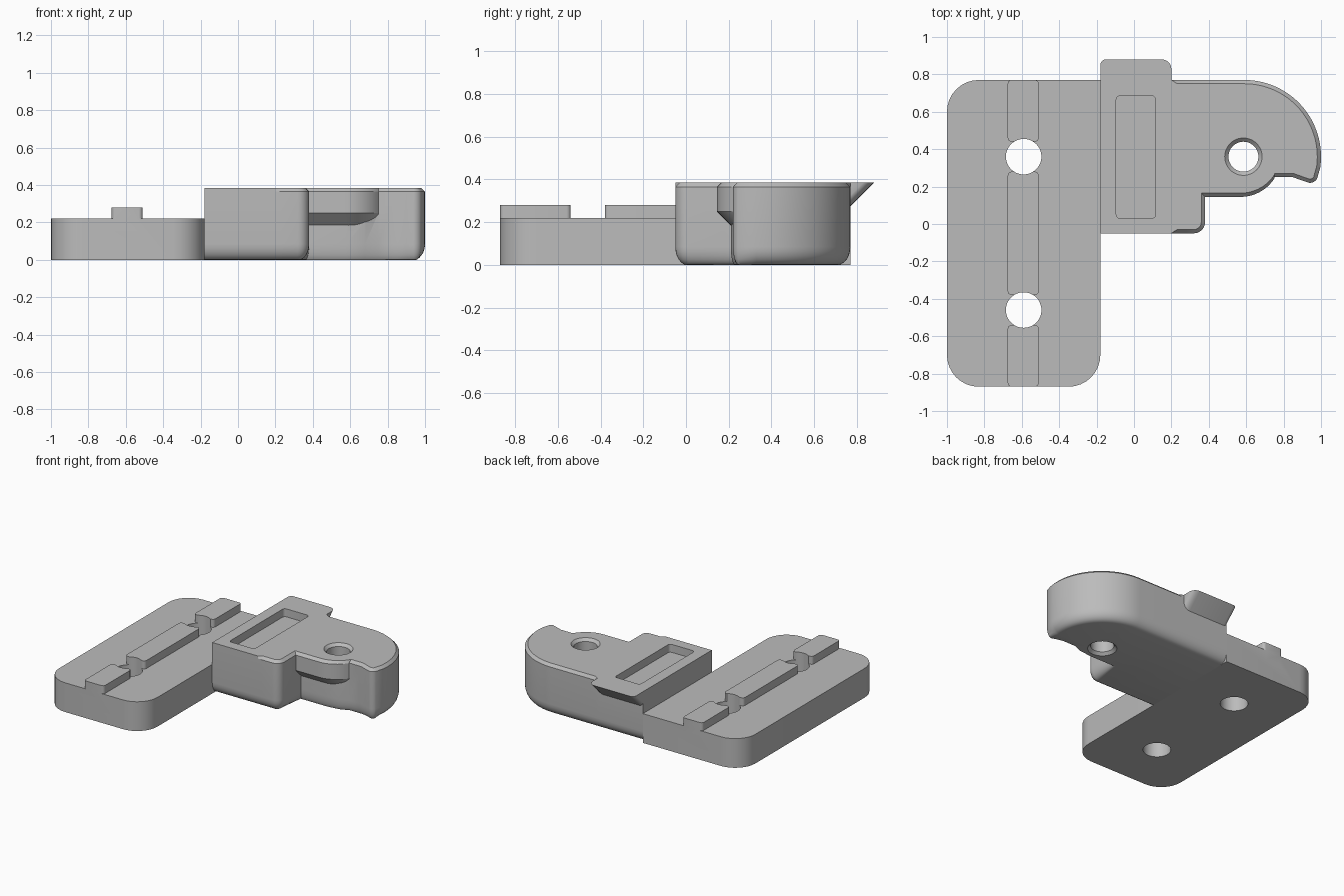
import bpy, bmesh
from math import sin, cos, pi, radians
from mathutils import Vector

cube = bpy.data.objects.get("Cube")
if cube:
    bpy.data.objects.remove(cube, do_unlink=True)

grey = bpy.data.materials.new("plain grey")
grey.use_nodes = True
colour = (0.5, 0.5, 0.5, 1)
grey.diffuse_color = colour
grey.node_tree.nodes["Principled BSDF"].inputs["Base Color"].default_value = colour


def arc(cx, cy, r, start, end, steps):
    angles = [radians(start + (end - start) * i / steps) for i in range(steps + 1)]
    return [(cx + r * cos(a), cy + r * sin(a)) for a in angles]


def rounded_rect(x0, x1, y0, y1, radii, steps=8):
    """Outline from the front-left corner, counter-clockwise."""
    points = []
    corners = [(x0, y0, 1, 1), (x1, y0, -1, 1), (x1, y1, -1, -1), (x0, y1, 1, -1)]
    for i, ((x, y, sx, sy), r) in enumerate(zip(corners, radii)):
        if r:
            points += arc(x + sx * r, y + sy * r, r, 180 + 90 * i, 270 + 90 * i, steps)
        else:
            points.append((x, y))
    return points


def loft(name, rings):
    """Closed solid through rings of equal point count, bottom to top."""
    bm = bmesh.new()
    loops = [[bm.verts.new(p) for p in ring] for ring in rings]
    n = len(loops[0])
    for low, high in zip(loops, loops[1:]):
        for i in range(n):
            j = (i + 1) % n
            bm.faces.new((low[i], low[j], high[j], high[i]))
    bm.faces.new(loops[0][::-1])
    bm.faces.new(loops[-1])
    bmesh.ops.recalc_face_normals(bm, faces=bm.faces)
    mesh = bpy.data.meshes.new(name)
    bm.to_mesh(mesh)
    bm.free()
    mesh.materials.append(grey)
    obj = bpy.data.objects.new(name, mesh)
    bpy.context.collection.objects.link(obj)
    return obj


def prism(name, outline, z0, z1):
    return loft(name, [[(x, y, z) for x, y in outline] for z in (z0, z1)])


def turned(name, x, y, profile):
    return loft(name, [[(px, py, z) for px, py in arc(x, y, r, 0, 352.5, 47)] for z, r in profile])


def combine(target, tool, operation):
    mod = target.modifiers.new(operation, "BOOLEAN")
    mod.operation, mod.solver, mod.object = operation, "EXACT", tool
    bpy.ops.object.select_all(action="DESELECT")
    bpy.context.view_layer.objects.active = target
    target.select_set(True)
    bpy.ops.object.modifier_apply(modifier=mod.name)
    bpy.data.objects.remove(tool, do_unlink=True)


def smooth(obj):
    bpy.ops.object.select_all(action="DESELECT")
    bpy.context.view_layer.objects.active = obj
    obj.select_set(True)
    bpy.ops.object.shade_smooth_by_angle(angle=radians(28))


# Base plate with the split rail and two screw holes
plate = prism("base_plate", rounded_rect(-1, -0.18, -0.87, 0.77, (0.17, 0.17, 0, 0.17)), 0, 0.22)
for y0, y1 in ((-0.87, -0.54), (-0.38, 0.28), (0.44, 0.77)):
    combine(plate, prism("rail", rounded_rect(-0.675, -0.51, y0, y1, [0.02] * 4, 4), 0.15, 0.28), "UNION")
for y in (-0.46, 0.36):
    combine(plate, turned("screw_hole", -0.59, y, ((-0.1, 0.095), (0.5, 0.095))), "DIFFERENCE")
smooth(plate)

# Block outline: groups of points with their bottom and top edge softening
groups = [
    ([(-0.18, -0.05), (0.2, -0.05)], 1, 0),
    ([(0.23, -0.05)] + arc(0.32, 0.01, 0.06, -90, 0, 6), 1, 1),
    ([(0.38, 0.21), (0.58, 0.21), (0.68, 0.222), (0.75, 0.25), (0.85, 0.25)], 0.35, 1),
    ([(0.9, 0.232)] + arc(0.94, 0.265, 0.045, -95, -30, 5), 0.5, 1),
    (arc(0.59, 0.36, 0.41, -8, 90, 28) + [(0.23, 0.77)], 1.1, 1),
    ([(0.2, 0.77), (-0.18, 0.77)], 1.1, 0),
]
outline = [(Vector(p), low, top) for pts, low, top in groups for p in pts]


def block_ring(z, inset, column):
    """Outline moved inward; the ends on the plate side slide along it."""
    ring = []
    n = len(outline)
    for i, item in enumerate(outline):
        p = item[0]
        a = (p - outline[i - 1][0]).normalized()
        b = (outline[(i + 1) % n][0] - p).normalized()
        na, nb = Vector((-a.y, a.x)), Vector((-b.y, b.x))
        if p.x < -0.17:
            move = Vector((0, 1 if p.y < 0 else -1))
        else:
            move = (na + nb) / (1 + na.dot(nb))
        q = p + move * inset * item[column]
        ring.append((q.x, q.y, z))
    return ring


steps = [i / 6 * pi / 2 for i in range(7)]
rings = [block_ring(0.085 * (1 - cos(t)), 0.055 * (1 - sin(t)), 1) for t in steps]
rings += [block_ring(0.365, 0, 2), block_ring(0.385, 0.02, 2)]
block = loft("arm_block", rings)

# Overhanging lug around the pivot hole, sloping back underneath
lug = [(0.3, 0.145), (0.56, 0.145)] + arc(0.57, 0.36, 0.215, -85, -32, 10) + [(0.74, 0.42), (0.3, 0.42)]
levels = ((0.16, 0.09), (0.25, 0), (0.365, 0), (0.385, 0.02))
combine(block, loft("lug", [[(x, y + dy, z) for x, y in lug] for z, dy in levels]), "UNION")

# Wedge lip at the back
lip = rounded_rect(-0.18, 0.2, 0.6, 0.88, (0, 0, 0.05, 0.03), 5)
combine(block, loft("back_lip", [[(x, y - dy if y > 0.7 else y, z) for x, y in lip]
                                 for z, dy in ((0.255, 0.13), (0.385, 0))]), "UNION")

# Top pocket and countersunk pivot hole
pocket = rounded_rect(-0.095, 0.115, 0.03, 0.685, [0.02] * 4, 4)
combine(block, prism("pocket", pocket, 0.325, 0.5), "DIFFERENCE")
profile = ((-0.01, 0.11), (0.02, 0.08), (0.365, 0.08), (0.395, 0.11))
combine(block, turned("pivot_hole", 0.585, 0.36, profile), "DIFFERENCE")
smooth(block)
